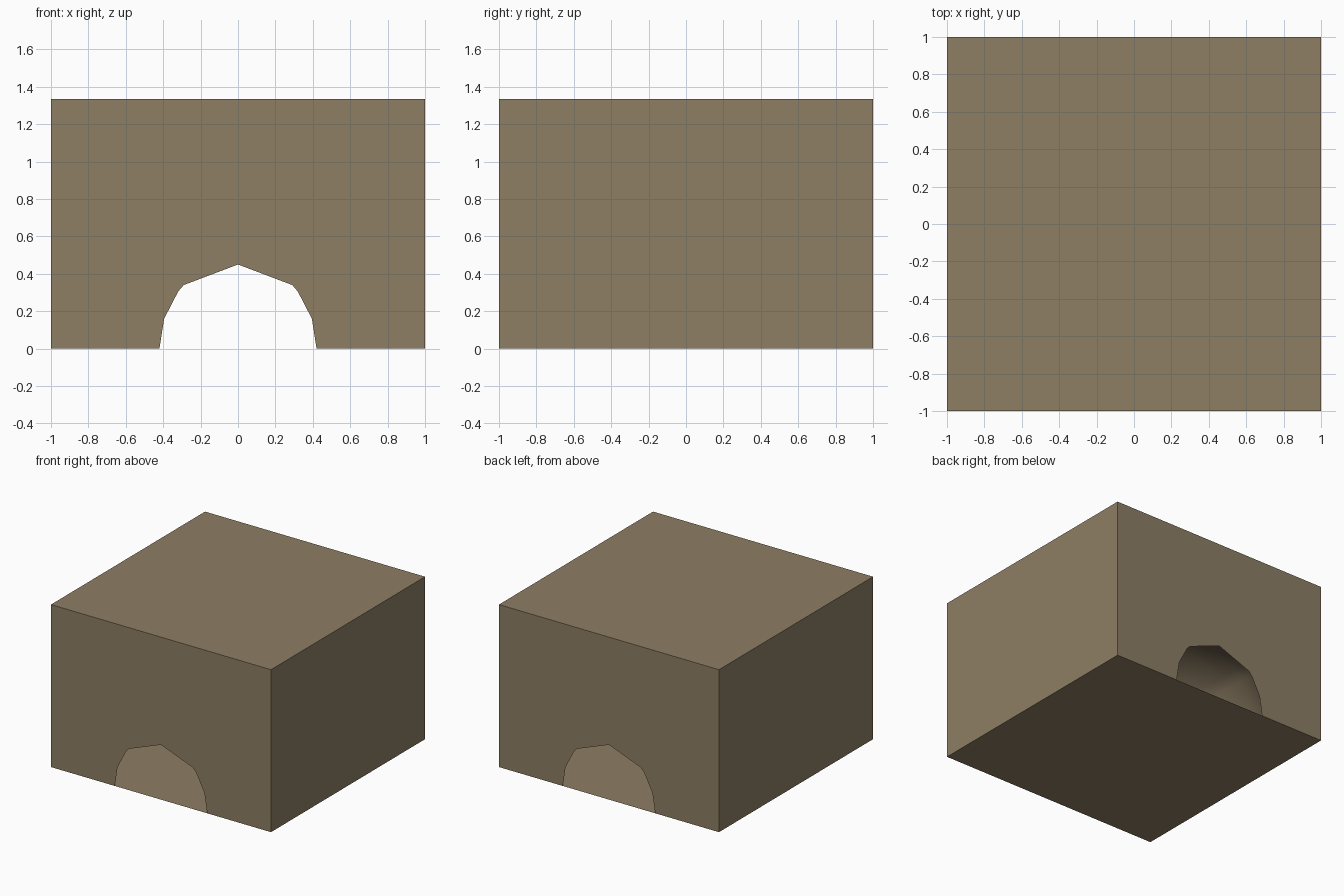
import bpy, bmesh, math

if "Cube" in bpy.data.objects:
    bpy.data.objects.remove(bpy.data.objects["Cube"])

H = 1.335          # block height
REACH = 1.12       # half length of the hollow, if it were not cut by the ends

# Right half of the opening, mirrored to a full arch
half = [(0.42, 0), (0.395, 0.16), (0.32, 0.305), (0.29, 0.34)]
arch = [(-x, z) for x, z in half] + [(0, 0.45)] + [(x, z) for x, z in reversed(half)]

mat = bpy.data.materials.new("earth_brown")
mat.diffuse_color = (0.27, 0.21, 0.13, 1)
mat.use_nodes = True
mat.node_tree.nodes["Principled BSDF"].inputs["Base Color"].default_value = mat.diffuse_color


def make(name, bm):
    mesh = bpy.data.meshes.new(name)
    bm.to_mesh(mesh)
    bm.free()
    mesh.materials.append(mat)
    obj = bpy.data.objects.new(name, mesh)
    bpy.context.collection.objects.link(obj)
    return obj


def face(bm, pts):
    return bm.faces.new([bm.verts.new(p) for p in pts])


# Outer block: top, floor, sides, and two end walls with arched openings
bm = bmesh.new()
face(bm, [(-1, -1, H), (1, -1, H), (1, 1, H), (-1, 1, H)])
face(bm, [(-1, 1, 0), (1, 1, 0), (1, -1, 0), (-1, -1, 0)])
for s in (-1, 1):
    face(bm, [(s, -s, 0), (s, s, 0), (s, s, H), (s, -s, H)])
    outline = [(-1, 0)] + arch + [(1, 0), (1, H), (-1, H)]
    face(bm, [(-s * x, s, z) for x, z in outline])
make("block", bm)

# Domed hollow: the arch swells towards the middle, faces turned inwards
bm = bmesh.new()
rows = []
for i in range(13):
    y = -math.cos(math.pi * i / 12)
    k = math.sqrt((1 - (y / REACH) ** 2) / (1 - 1 / REACH ** 2))
    rows.append([bm.verts.new((x * k, y, z * k)) for x, z in arch])
for a, b in zip(rows, rows[1:]):
    for j in range(len(arch) - 1):
        f = bm.faces.new([a[j], a[j + 1], b[j + 1], b[j]])
        f.smooth = True
bm.normal_update()
if sum(f.normal.z for f in bm.faces) > 0:
    bmesh.ops.reverse_faces(bm, faces=bm.faces)
make("hollow", bm)
